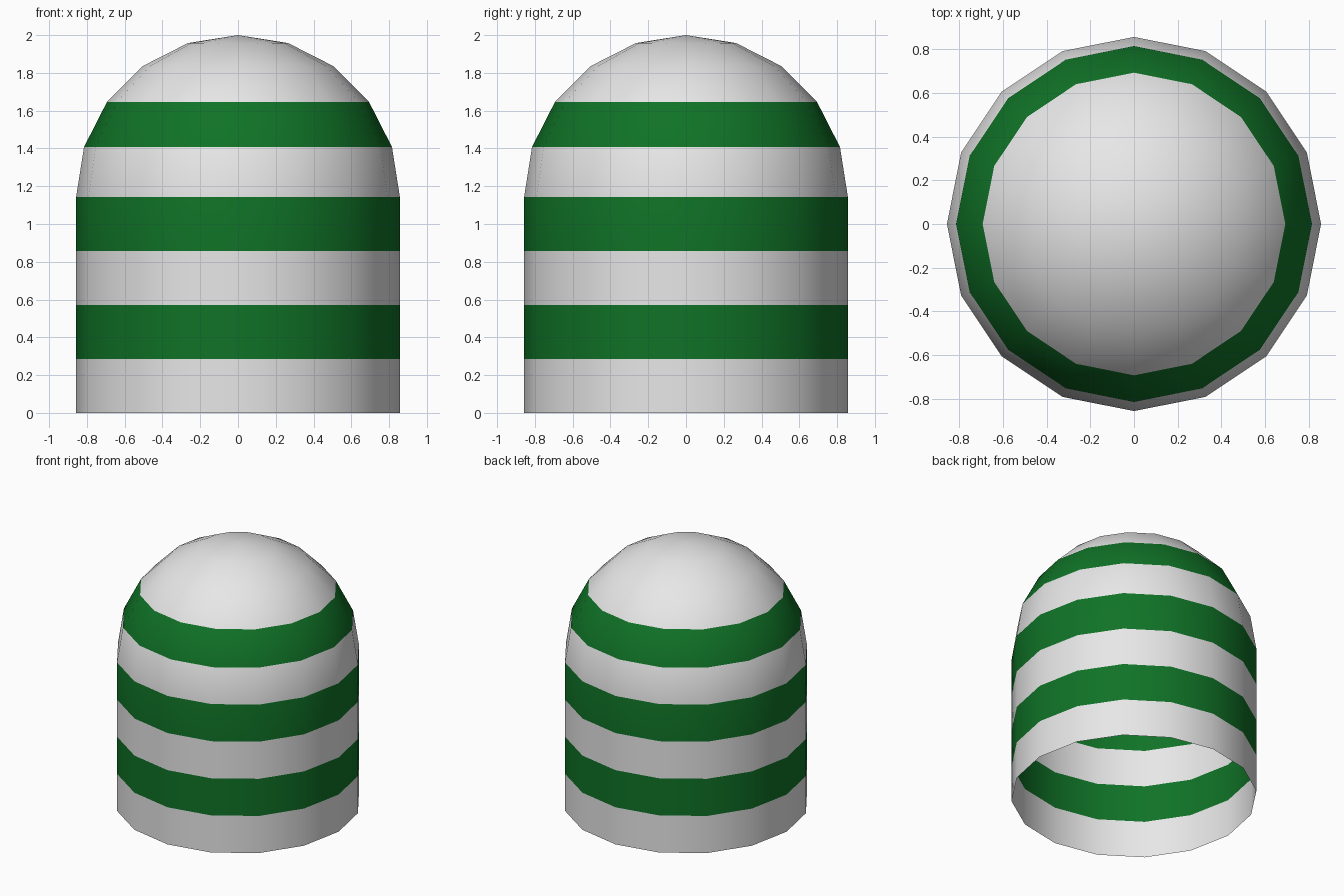
import bpy, bmesh, math

if "Cube" in bpy.data.objects:
    bpy.data.objects.remove(bpy.data.objects["Cube"])

SIDES, R, CAP = 16, 6 / 7, 5
WALL = 8 / 7  # height where the dome begins


def material(name, rgb):
    m = bpy.data.materials.new(name)
    m.diffuse_color = (*rgb, 1)
    m.use_nodes = True
    m.node_tree.nodes["Principled BSDF"].inputs["Base Color"].default_value = m.diffuse_color
    return m


# Profile: straight wall in four bands, then a hemispherical dome
profile = [(R, WALL * i / 4) for i in range(5)]
profile += [(R * math.cos(a), WALL + R * math.sin(a))
            for a in (math.pi / 2 * i / CAP for i in range(1, CAP))]

bm = bmesh.new()
rings = [[bm.verts.new((r * math.cos(2 * math.pi * k / SIDES),
                        r * math.sin(2 * math.pi * k / SIDES), z))
          for k in range(SIDES)] for r, z in profile]
apex = bm.verts.new((0, 0, WALL + R))

# Bands alternate white and green up to the white crown
for i in range(len(rings) - 1):
    a, b = rings[i], rings[i + 1]
    for k in range(SIDES):
        n = (k + 1) % SIDES
        f = bm.faces.new((a[k], a[n], b[n], b[k]))
        f.material_index = i % 2 if i < 6 else 0
        f.smooth = True

# Crown tip
for k in range(SIDES):
    f = bm.faces.new((rings[-1][k], rings[-1][(k + 1) % SIDES], apex))
    f.smooth = True

mesh = bpy.data.meshes.new("striped_dome_shell")
bm.to_mesh(mesh)
bm.free()
mesh.materials.append(material("white", (0.8, 0.8, 0.8)))
mesh.materials.append(material("green", (0.005, 0.17, 0.02)))
shell = bpy.data.objects.new("striped_dome_shell", mesh)
bpy.context.collection.objects.link(shell)
